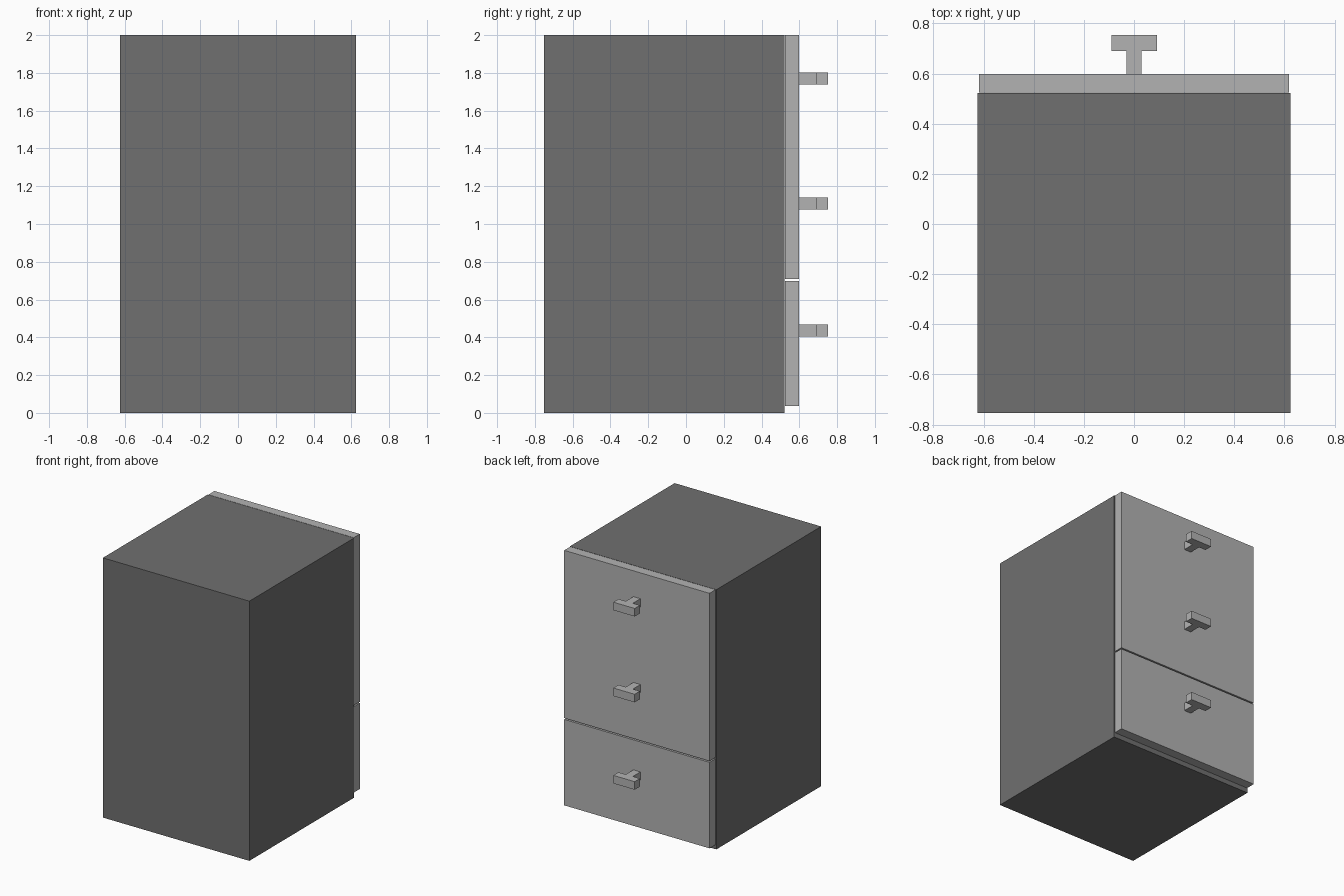
import bpy, bmesh

if "Cube" in bpy.data.objects:
    bpy.data.objects.remove(bpy.data.objects["Cube"])


def make_prism(name, outline, z0, z1, color):
    """Extrude an xy outline from z0 to z1."""
    bm = bmesh.new()
    face = bm.faces.new([bm.verts.new((x, y, z0)) for x, y in outline])
    ext = bmesh.ops.extrude_face_region(bm, geom=[face])
    top = [v for v in ext["geom"] if isinstance(v, bmesh.types.BMVert)]
    bmesh.ops.translate(bm, verts=top, vec=(0, 0, z1 - z0))
    bmesh.ops.recalc_face_normals(bm, faces=bm.faces)
    mesh = bpy.data.meshes.new(name)
    bm.to_mesh(mesh)
    bm.free()
    mesh.materials.append(color)
    obj = bpy.data.objects.new(name, mesh)
    bpy.context.collection.objects.link(obj)
    return obj


def rect(half_x, y0, y1):
    return [(-half_x, y0), (half_x, y0), (half_x, y1), (-half_x, y1)]


def grey(name, v):
    mat = bpy.data.materials.new(name)
    mat.diffuse_color = (v, v, v, 1)
    mat.use_nodes = True
    mat.node_tree.nodes["Principled BSDF"].inputs["Base Color"].default_value = mat.diffuse_color
    return mat


dark = grey("dark_metal", 0.16)
light = grey("light_metal", 0.45)

# Cabinet body
make_prism("cabinet_body", rect(0.624, -0.753, 0.522), 0, 2, dark)

# T-shaped pull: stem plus crossbar, seen from above
pull = [(-0.03, 0.598), (0.03, 0.598), (0.03, 0.69), (0.092, 0.69),
        (0.092, 0.753), (-0.09, 0.753), (-0.09, 0.69), (-0.03, 0.69)]

# Drawers: the upper two fronts meet flush, the lowest has a gap above it
drawers = [("bottom", 0.036, 0.698, 0.436),
           ("middle", 0.708, 1.370, 1.109),
           ("top", 1.370, 2.0, 1.77)]
for label, z0, z1, zh in drawers:
    make_prism(label + "_drawer_front", rect(0.619, 0.525, 0.598), z0, z1, light)
    make_prism(label + "_drawer_handle", pull, zh - 0.031, zh + 0.031, light)
